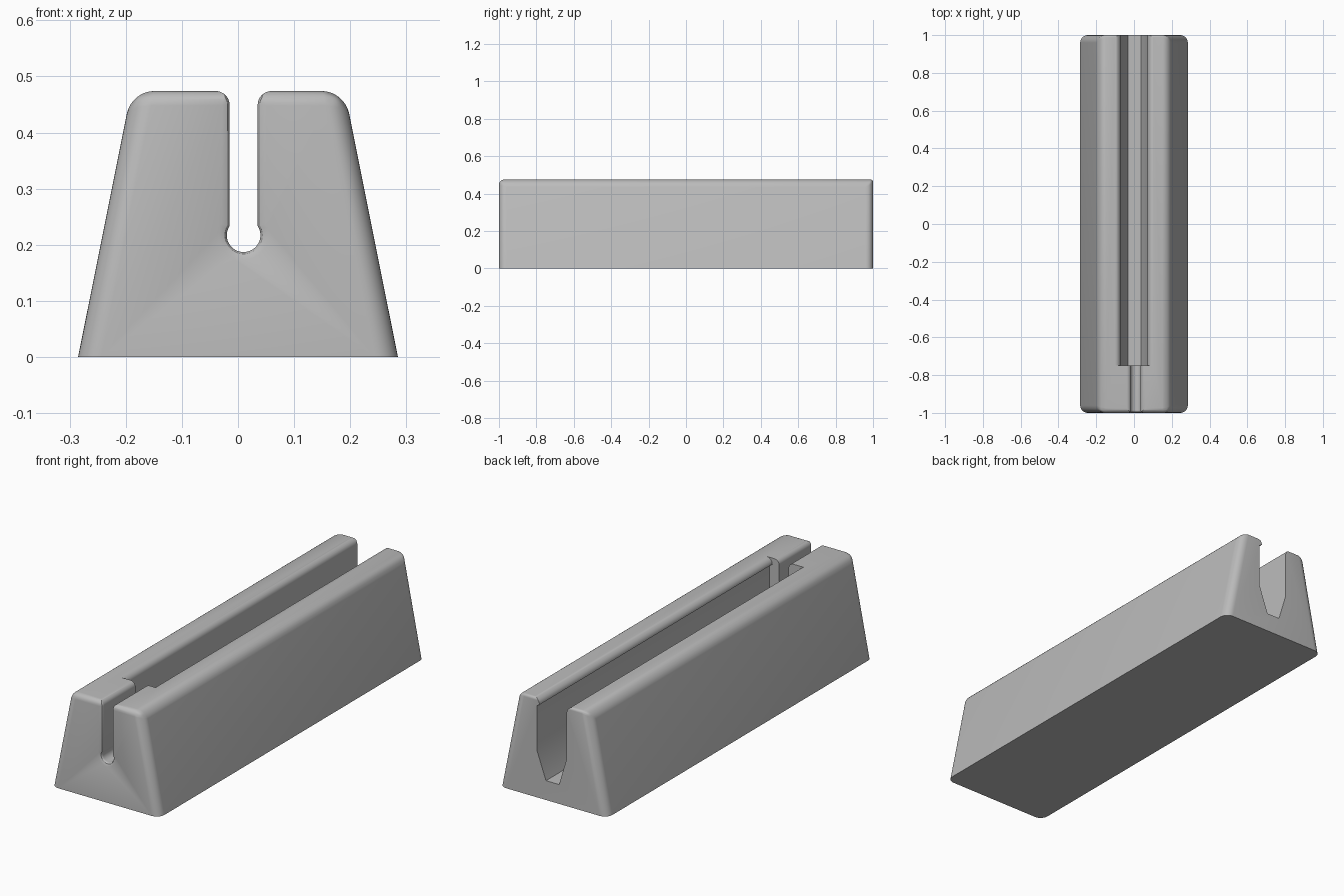
import bpy, bmesh, math

cube = bpy.data.objects.get("Cube")
if cube:
    bpy.data.objects.remove(cube, do_unlink=True)

HEIGHT, BASE, TOP, HALF_LEN = 0.474, 0.285, 0.19, 1.0
CHANNEL_START = -0.75


def make_object(name, bm):
    bmesh.ops.recalc_face_normals(bm, faces=bm.faces)
    mesh = bpy.data.meshes.new(name)
    bm.to_mesh(mesh)
    bm.free()
    obj = bpy.data.objects.new(name, mesh)
    bpy.context.collection.objects.link(obj)
    return obj


def loft(name, layers):
    """Solid through matching (x, z) profiles placed along y."""
    bm = bmesh.new()
    rings = [[bm.verts.new((x, y, z)) for x, z in profile] for y, profile in layers]
    for a, b in zip(rings, rings[1:]):
        for i in range(len(a)):
            j = (i + 1) % len(a)
            bm.faces.new((a[i], a[j], b[j], b[i]))
    bm.faces.new(rings[0])
    bm.faces.new(rings[-1])
    return make_object(name, bm)


def rounded_mouth(x, side, r, steps=8):
    """Rounded top edge of a groove wall, from the wall up to above the block."""
    pts = []
    for i in range(steps + 1):
        a = math.pi / 2 * i / steps
        pts.append((x + side * r * (1 - math.cos(a)), HEIGHT - r + r * math.sin(a)))
    return pts + [(x + side * r, HEIGHT + 0.1)]


def keyhole(grow):
    """Narrow slot ending in a round hole, enlarged by grow."""
    cx, cz, half, r = 0.01, 0.217, 0.025 + grow, 0.03 + grow
    start = math.acos(half / r)
    hole = []
    for i in range(25):
        a = start - (math.pi + 2 * start) * i / 24
        hole.append((cx + r * math.cos(a), cz + r * math.sin(a)))
    right = rounded_mouth(cx + half, 1, 0.025)
    left = rounded_mouth(cx - half, -1, 0.025)
    return right[::-1] + hole + left


# Tapered block with softened edges
block = loft("block", [(y, [(-BASE, 0), (BASE, 0), (TOP, HEIGHT), (-TOP, HEIGHT)])
                       for y in (-HALF_LEN, HALF_LEN)])
bm = bmesh.new()
bm.from_mesh(block.data)
weight = bm.edges.layers.float.new("bevel_weight_edge")
for e in bm.edges:
    a, b = (v.co for v in e.verts)
    if a.z + b.z < 0.01:
        continue
    if abs(a.z - b.z) > 0.1 or abs(a.y - b.y) > 0.1:
        e[weight] = 1.0
    else:
        e[weight] = 0.65 if a.y < 0 else 0.3
bm.to_mesh(block.data)
bm.free()
bevel = block.modifiers.new("soft_edges", "BEVEL")
bevel.limit_method = "WEIGHT"
bevel.width = 0.04
bevel.segments = 8

# Front keyhole slot with a flared mouth
r = 0.014
layers = [(-HALF_LEN - 0.05, keyhole(r))]
for i in range(6):
    a = math.pi / 2 * i / 5
    layers.append((-HALF_LEN + r * math.sin(a) * 1.0, keyhole(r * (1 - math.sin(math.acos(1 - math.sin(a)))))))
layers.append((CHANNEL_START + 0.02, keyhole(0)))
slot_cutter = loft("slot_cutter", layers)

# Long wide channel: sloped floor sides, overhanging lip on one wall
lip = rounded_mouth(0.071, 1, 0.03)
channel = lip[::-1] + [(0.085, 0.436), (0.085, 0.225), (0.037, 0.092),
                       (-0.032, 0.092), (-0.072, 0.225)] + rounded_mouth(-0.072, -1, 0.03)
channel_cutter = loft("channel_cutter", [(CHANNEL_START, channel), (HALF_LEN + 0.05, channel)])

for cutter in (slot_cutter, channel_cutter):
    cutter.hide_render = True
    cut = block.modifiers.new(cutter.name, "BOOLEAN")
    cut.operation = "DIFFERENCE"
    cut.solver = "EXACT"
    cut.object = cutter

# Bake the modifiers, then drop the helpers
bpy.context.view_layer.update()
for o in bpy.context.selected_objects:
    o.select_set(False)
block.select_set(True)
bpy.context.view_layer.objects.active = block
for name in [m.name for m in block.modifiers]:
    bpy.ops.object.modifier_apply(modifier=name)
for cutter in (slot_cutter, channel_cutter):
    bpy.data.objects.remove(cutter, do_unlink=True)

# Plain grey material
grey = bpy.data.materials.new("light_grey")
grey.use_nodes = True
color = (0.5, 0.5, 0.5, 1)
grey.diffuse_color = color
grey.node_tree.nodes["Principled BSDF"].inputs["Base Color"].default_value = color
block.data.materials.clear()
block.data.materials.append(grey)
bpy.ops.object.shade_smooth_by_angle(angle=math.radians(30))
